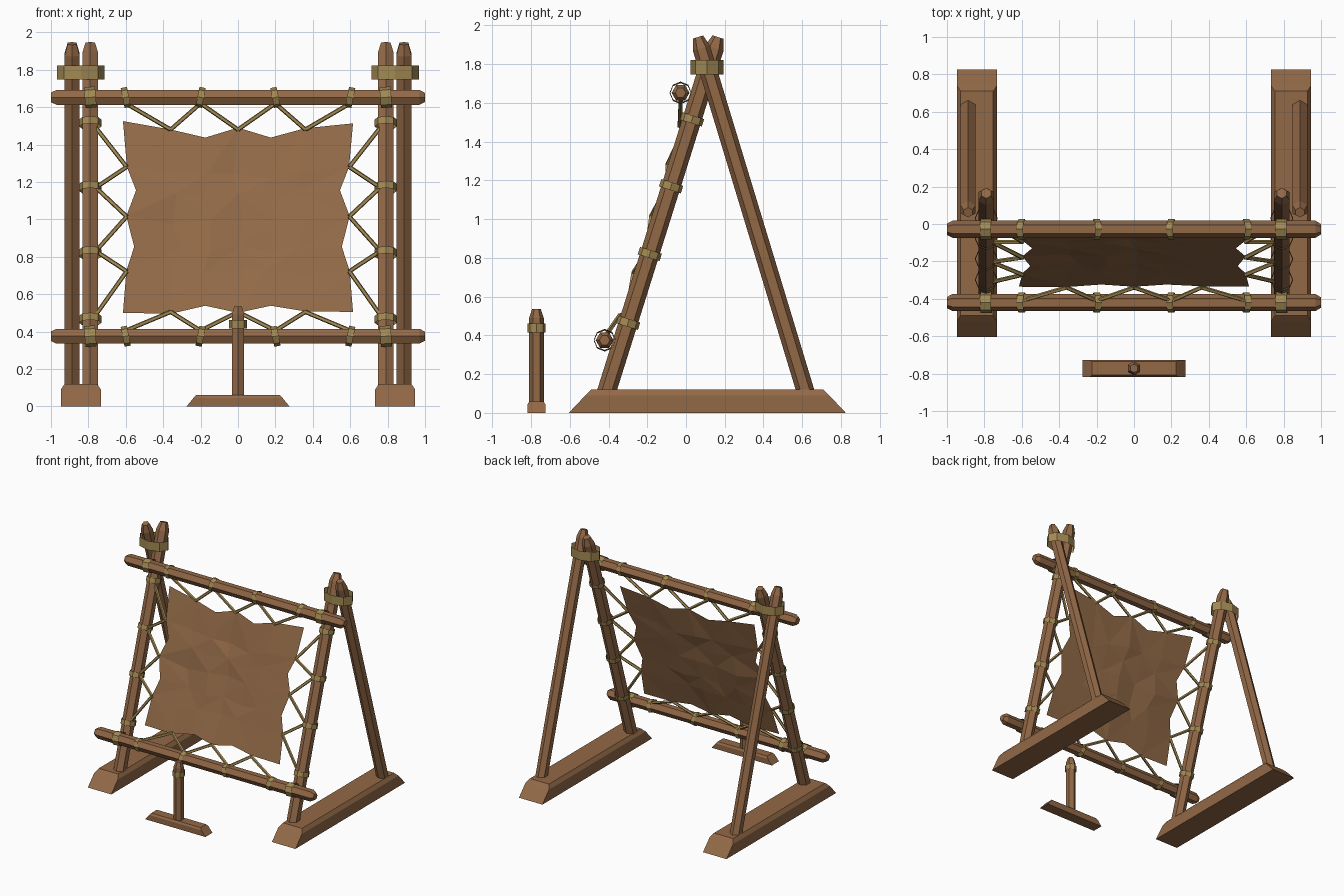
import bpy, bmesh, math, random
from mathutils import Vector

if "Cube" in bpy.data.objects:
    bpy.data.objects.remove(bpy.data.objects["Cube"])

random.seed(4)


def material(name, col):
    m = bpy.data.materials.new(name)
    m.diffuse_color = (*col, 1)
    m.use_nodes = True
    m.node_tree.nodes["Principled BSDF"].inputs["Base Color"].default_value = m.diffuse_color
    return m


WOOD = material("brown wood", (0.29, 0.14, 0.062))
HIDE = material("tanned hide", (0.29, 0.145, 0.064))
ROPE = material("straw rope", (0.36, 0.25, 0.085))


def finish(name, bm, mat, normals=True):
    if normals:
        bmesh.ops.recalc_face_normals(bm, faces=bm.faces)
    me = bpy.data.meshes.new(name)
    bm.to_mesh(me)
    bm.free()
    me.materials.append(mat)
    ob = bpy.data.objects.new(name, me)
    bpy.context.collection.objects.link(ob)
    return ob


def tube(name, p0, p1, rings, sides, mat, caps=True, sx=1.0):
    """Prism from p0 to p1; rings = (distance from p0, radius). Corners point along y."""
    p0, p1 = Vector(p0), Vector(p1)
    d = (p1 - p0).normalized()
    e1 = Vector((0, 1, 0))
    e1 = (e1 - d * e1.dot(d)).normalized()
    e2 = d.cross(e1)
    bm = bmesh.new()
    loops = []
    for t, r in rings:
        loops.append([bm.verts.new(p0 + d * t + e1 * r * math.cos(a) + e2 * r * sx * math.sin(a))
                      for a in (2 * math.pi * i / sides for i in range(sides))])
    for a, b in zip(loops, loops[1:]):
        for i in range(sides):
            j = (i + 1) % sides
            bm.faces.new((a[i], a[j], b[j], b[i]))
    if caps:
        bm.faces.new(loops[0][::-1])
        bm.faces.new(loops[-1])
    return finish(name, bm, mat)


def pole(name, p0, p1, r, tip, both=False):
    n = (Vector(p1) - Vector(p0)).length
    rings = [(0, r)] if not both else [(0, r * 0.65), (tip, r)]
    tube(name, p0, p1, rings + [(n - tip, r), (n, r * 0.6)], 6, WOOD)


def wrap(name, c, axis, length, r, sx=1.0):
    c, h = Vector(c), Vector(axis).normalized() * length / 2
    tube(name, c - h, c + h, [(0, r), (length, r)], 8, ROPE, False, sx)


def rope(name, p0, p1):
    n = (Vector(p1) - Vector(p0)).length
    tube(name, p0, p1, [(0, 0.012), (n, 0.012)], 5, ROPE)


def skid(name, cx, cy, levels):
    """Chamfered beam from stacked rectangles (z, half x, half y)."""
    bm = bmesh.new()
    loops = [[bm.verts.new((cx + sx * hx, cy + sy * hy, z))
              for sx, sy in ((-1, -1), (1, -1), (1, 1), (-1, 1))] for z, hx, hy in levels]
    for a, b in zip(loops, loops[1:]):
        for i in range(4):
            j = (i + 1) % 4
            bm.faces.new((a[i], a[j], b[j], b[i]))
    bm.faces.new(loops[0][::-1])
    bm.faces.new(loops[-1])
    finish(name, bm, WOOD)


SLOPE = 0.314


def post_y(z):
    return -0.413 + (z - 0.1) * SLOPE


def hide_y(z):
    return post_y(z) - 0.048


# A-frames on both sides
for s in (-1, 1):
    skid("base_beam", s * 0.84, 0.11,
         [(0, 0.107, 0.715), (0.09, 0.107, 0.63), (0.12, 0.087, 0.6)])
    pole("front_post", (s * 0.79, post_y(0.1), 0.1), (s * 0.79, post_y(1.94), 1.94), 0.049, 0.06)
    pole("back_post", (s * 0.887, 0.62, 0.1), (s * 0.887, 0.062, 1.94), 0.046, 0.06)
    wrap("top_lashing", (s * 0.84, 0.108, 1.785), (0, 0, 1), 0.075, 0.085, 1.5)
    for z in (1.515, 1.17, 0.82, 0.465):
        wrap("post_wrap", (s * 0.79, post_y(z), z), (0, SLOPE, 1), 0.04, 0.059)

# cross rails with rope wraps
for nm, y, z in (("top_rail", -0.028, 1.652), ("bottom_rail", -0.42, 0.375)):
    pole(nm, (-1, y, z), (1, y, z), 0.046, 0.03, True)
    for i, x in enumerate((-0.6, -0.2, 0.2, 0.6)):
        wrap("rail_wrap", (x, y, z), (1, 0, 0.2 * (-1) ** i), 0.034, 0.054)
    for x in (-0.79, 0.79):
        wrap("corner_lashing", (x, y, z), (1, 0, 0.08), 0.06, 0.056)

# stretched hide: scalloped outline blended across a 6 x 6 grid
us = (-0.615, -0.36, -0.175, 0, 0.175, 0.36, 0.615)
top = [(x, z) for x, z in zip(us, (1.525, 1.48, 1.437, 1.49, 1.437, 1.487, 1.513))]
bot = [(x, z) for x, z in zip(us, (0.5, 0.495, 0.538, 0.5, 0.538, 0.508, 0.505))]
sz = (0.5, 0.725, 0.853, 1.017, 1.155, 1.28, 1.52)
side = (0.622, 0.597, 0.555, 0.597, 0.545, 0.594, 0.615)
left = [(-x, z) for x, z in zip(side, sz)]
right = [(x, z) for x, z in zip(side, sz)]
left[0], left[6], right[0], right[6] = bot[0], top[0], bot[6], top[6]
bm = bmesh.new()
grid = []
for j in range(7):
    v = (sz[j] - 0.5) / 1.02
    row = []
    for i in range(7):
        u = (us[i] + 0.615) / 1.23
        p = [(1 - v) * bot[i][k] + v * top[i][k] + (1 - u) * left[j][k] + u * right[j][k]
             - (1 - u) * (1 - v) * bot[0][k] - u * (1 - v) * bot[6][k]
             - (1 - u) * v * top[0][k] - u * v * top[6][k] for k in (0, 1)]
        y = hide_y(p[1])
        if 0 < i < 6 and 0 < j < 6:
            p = [c + random.uniform(-0.025, 0.025) for c in p]
            y = hide_y(p[1]) + 0.012 + random.uniform(-0.014, 0.014)
        row.append(bm.verts.new((p[0], y, p[1])))
    grid.append(row)
for j in range(6):
    for i in range(6):
        a, b, c, d = grid[j][i], grid[j][i + 1], grid[j + 1][i + 1], grid[j + 1][i]
        tris = ((a, b, c), (a, c, d)) if (i + j) % 2 else ((a, b, d), (b, c, d))
        for t in tris:
            bm.faces.new(t)
finish("stretched_hide", bm, HIDE, False)

# zigzag lacing: rails to hide top and bottom
xs = (-0.6, -0.36, -0.2, 0, 0.2, 0.36, 0.6)
for nm, ry, rz, hz in (("top_lacing", -0.028, 1.62, 1.48), ("bottom_lacing", -0.41, 0.405, 0.505)):
    pts = [(x, hide_y(hz) - 0.006, hz) if i % 2 else (x, ry, rz) for i, x in enumerate(xs)]
    for a, b in zip(pts, pts[1:]):
        rope(nm, a, b)

# zigzag lacing: posts to hide on both sides
for s in (-1, 1):
    pts = []
    for i, z in enumerate((1.49, 1.28, 1.17, 1.015, 0.83, 0.722, 0.49)):
        pts.append((s * 0.595, hide_y(z) - 0.006, z) if i % 2
                   else (s * 0.76, post_y(z) - 0.02, z))
    for a, b in zip(pts, pts[1:]):
        rope("side_lacing", a, b)

# small stand in front
skid("stand_foot", 0, -0.772, [(0, 0.275, 0.046), (0.045, 0.238, 0.046), (0.06, 0.225, 0.036)])
pole("stand_peg", (0, -0.772, 0.05), (0, -0.772, 0.535), 0.038, 0.045)
wrap("stand_wrap", (0, -0.772, 0.438), (0, 0, 1), 0.045, 0.047)
